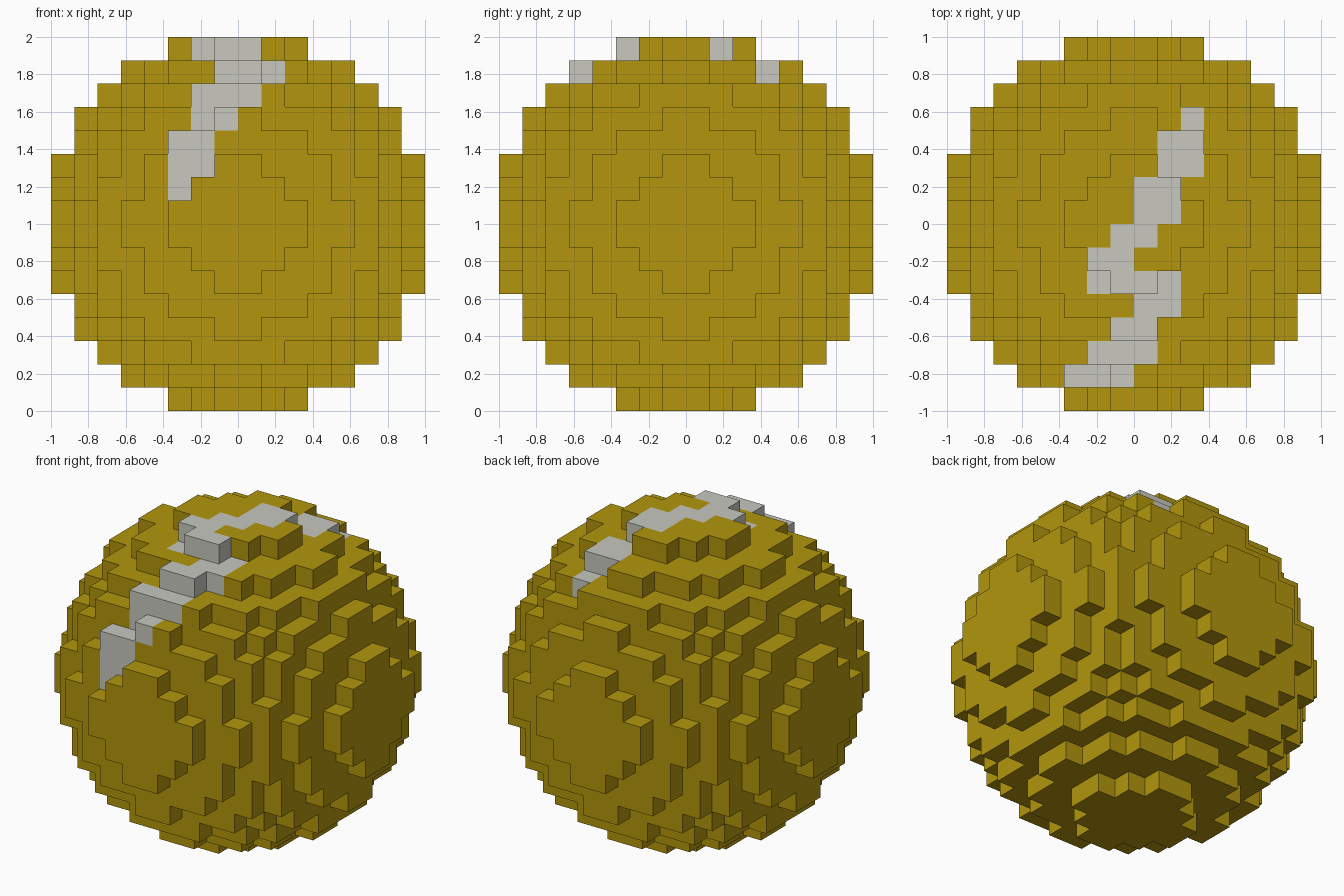
import bpy, bmesh
from mathutils import Vector

cube = bpy.data.objects.get("Cube")
if cube:
    bpy.data.objects.remove(cube, do_unlink=True)

CELL = 0.125
N = 8  # radius of the ball in blocks


def material(name, rgb):
    mat = bpy.data.materials.new(name)
    mat.use_nodes = True
    mat.diffuse_color = (*rgb, 1)
    mat.node_tree.nodes["Principled BSDF"].inputs["Base Color"].default_value = (*rgb, 1)
    return mat


def solid(i, j, k):
    return sum((c + 0.5) ** 2 for c in (i, j, k)) <= N * N


# Pale streak over the top: row in y -> first and last block in x
STREAK = {4: (2, 2), 3: (1, 2), 2: (1, 2), 1: (0, 1), 0: (0, 1), -1: (-1, 0),
          -2: (-2, -1), -3: (-2, 1), -4: (0, 1), -5: (-1, 0), -6: (-2, 0), -7: (-3, -1)}
# Streak blocks running down the front
DRIP = {(-2, -6, 4), (-2, -7, 2), (-3, -7, 2), (-3, -7, 1)}


def pale(i, j, k):
    first, last = STREAK.get(j, (1, 0))
    on_top = k >= 0 and first <= i <= last and not solid(i, j, k + 1)
    return on_top or (i, j, k) in DRIP


# Block ball: one quad for each exposed block side
bm = bmesh.new()
span = range(-N, N)
for cell in [(i, j, k) for i in span for j in span for k in span if solid(i, j, k)]:
    centre = (Vector(cell) + Vector((0.5, 0.5, 0.5))) * CELL + Vector((0, 0, 1))
    for axis in range(3):
        for sign in (-1, 1):
            n = Vector((0, 0, 0))
            n[axis] = sign
            if solid(*(Vector(cell) + n)):
                continue
            u = Vector((0, 0, 0))
            u[(axis + 1) % 3] = 1
            v = n.cross(u)
            corners = [centre + (n + a * u + b * v) * CELL / 2
                       for a, b in ((-1, -1), (1, -1), (1, 1), (-1, 1))]
            face = bm.faces.new([bm.verts.new(c) for c in corners])
            face.material_index = int(pale(*cell))
bmesh.ops.remove_doubles(bm, verts=bm.verts, dist=CELL / 100)

mesh = bpy.data.meshes.new("block_ball")
bm.to_mesh(mesh)
bm.free()
mesh.materials.append(material("mustard yellow", (0.445, 0.305, 0.004)))
mesh.materials.append(material("pale grey", (0.578, 0.578, 0.527)))
ball = bpy.data.objects.new("block_ball", mesh)
bpy.context.collection.objects.link(ball)
